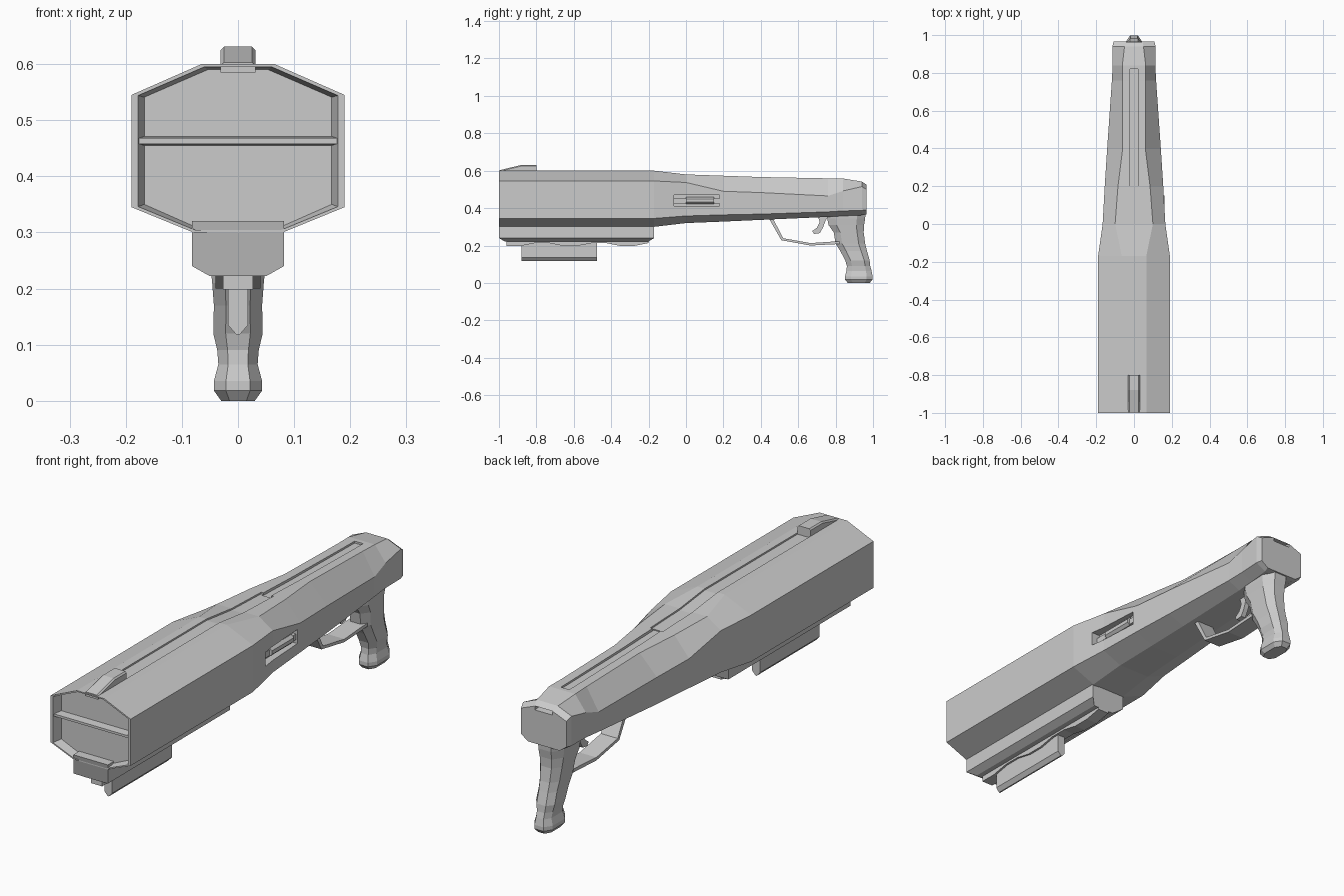
import bpy, bmesh, math
from mathutils import Vector


def loft(name, rings):
    """Skin a list of equal-length point rings and cap both ends."""
    bm = bmesh.new()
    vs = [[bm.verts.new(p) for p in r] for r in rings]
    n = len(rings[0])
    for a, b in zip(vs, vs[1:]):
        for i in range(n):
            j = (i + 1) % n
            bm.faces.new((a[i], a[j], b[j], b[i]))
    bm.faces.new(vs[0][::-1])
    bm.faces.new(vs[-1])
    bmesh.ops.recalc_face_normals(bm, faces=bm.faces[:])
    me = bpy.data.meshes.new(name)
    bm.to_mesh(me)
    bm.free()
    ob = bpy.data.objects.new(name, me)
    bpy.context.collection.objects.link(ob)
    return ob


def side_prism(name, pts, half, x=0.0):
    """Extrude a (y, z) profile sideways, centred on x."""
    return loft(name, [[(x + s * half, y, z) for y, z in pts] for s in (-1, 1)])


def box(name, x0, x1, y0, y1, z0, z1):
    return side_prism(name, [(y0, z0), (y1, z0), (y1, z1), (y0, z1)], (x1 - x0) / 2, (x0 + x1) / 2)


def octagon(y, wt, ws, wb, zt, zu, zl, zb):
    half = [(wb, zb), (ws, zl), (ws, zu), (wt, zt)]
    return [(x, y, z) for x, z in half] + [(-x, y, z) for x, z in half[::-1]]


def cut(ob, cutter):
    m = ob.modifiers.new("cut", 'BOOLEAN')
    m.operation = 'DIFFERENCE'
    m.solver = 'EXACT'
    m.object = cutter
    cutter.hide_render = True
    cutter.hide_viewport = True
    cutter.display_type = 'WIRE'


# main shell, starting with the recessed muzzle panel and its rim
shell = loft("body_shell", [octagon(*s) for s in (
    (-0.96, 0.054, 0.167, 0.072, 0.590, 0.541, 0.350, 0.308),
    (-1.00, 0.060, 0.178, 0.076, 0.595, 0.544, 0.346, 0.304),
    (-1.00, 0.065, 0.190, 0.080, 0.600, 0.545, 0.345, 0.300),
    (-0.17, 0.065, 0.190, 0.080, 0.600, 0.545, 0.345, 0.300),
    (0.00, 0.100, 0.166, 0.075, 0.580, 0.537, 0.358, 0.320),
    (0.20, 0.085, 0.155, 0.070, 0.573, 0.490, 0.364, 0.328),
    (0.40, 0.060, 0.142, 0.065, 0.566, 0.483, 0.368, 0.337),
    (0.76, 0.060, 0.117, 0.060, 0.559, 0.465, 0.380, 0.353),
    (0.84, 0.062, 0.113, 0.062, 0.558, 0.492, 0.385, 0.358),
    (0.94, 0.050, 0.115, 0.070, 0.542, 0.515, 0.388, 0.362),
    (0.965, 0.045, 0.108, 0.075, 0.525, 0.500, 0.390, 0.366))])

# grooves on the top, ejection port and rear slot
cut(shell, side_prism("top_channel_cutter", [
    (-0.97, 0.593), (-0.17, 0.593), (0.0, 0.573), (0.2, 0.566), (0.2, 0.7), (-0.97, 0.7)], 0.03))
cut(shell, side_prism("rear_channel_cutter", [
    (0.19, 0.562), (0.4, 0.556), (0.82, 0.550), (0.82, 0.7), (0.19, 0.7)], 0.02))
cut(shell, box("port_cutter", 0.135, 0.25, -0.065, 0.18, 0.41, 0.47))
cut(shell, side_prism("rear_slot_cutter", [(0.935, 0.512), (1.0, 0.507), (1.0, 0.522), (0.935, 0.529)], 0.042))

# bolt lying inside the port
loft("port_bolt", [[(0.141 + 0.021 * math.cos(math.radians(22.5 + 45 * i)), y,
                     0.44 + 0.021 * math.sin(math.radians(22.5 + 45 * i))) for i in range(8)]
                   for y in (0.0, 0.15)])
box("port_rod", 0.13, 0.15, -0.065, 0.18, 0.425, 0.45)

# bar across the muzzle
side_prism("muzzle_bar", [(-0.95, 0.454), (-0.995, 0.458), (-0.995, 0.468), (-0.95, 0.472)], 0.176)

# front sight ramp with chamfered top
loft("front_sight", [
    [(-w, y, 0.585), (w, y, 0.585), (w, y, z - 0.006), (w - 0.006, y, z), (-w + 0.006, y, z), (-w, y, z - 0.006)]
    for w, y, z in ((0.031, -0.995, 0.603), (0.031, -0.88, 0.631), (0.031, -0.80, 0.631))])

# lower forend block, tapered at the tail
loft("forend_block", [
    [(-0.082, y, 0.32), (-0.082, y, 0.24), (-0.05, yb, 0.222), (0.05, yb, 0.222), (0.082, y, 0.24), (0.082, y, 0.32)]
    for y, yb in ((-1.0, -0.97), (-0.17, -0.2))])

# wavy rail under the forend
wave = [(-0.96 + 0.076 * i, 0.198 if i % 4 in (0, 1) else 0.213) for i in range(11)]
side_prism("wavy_rail", [(-0.96, 0.23)] + wave + [(-0.2, 0.23)], 0.027)

# keel bar with a pointed underside
loft("keel_bar", [[(-0.018, y, 0.225), (-0.018, y, 0.135), (-0.003, y, 0.118),
                   (0.003, y, 0.118), (0.018, y, 0.135), (0.018, y, 0.225)] for y in (-0.88, -0.475)])

# trigger guard and trigger
side_prism("trigger_guard", [
    (0.44, 0.35), (0.51, 0.228), (0.665, 0.200), (0.82, 0.208), (0.82, 0.222),
    (0.785, 0.221), (0.665, 0.213), (0.52, 0.239), (0.462, 0.35)], 0.04)
side_prism("trigger", [
    (0.70, 0.37), (0.715, 0.325), (0.70, 0.295), (0.675, 0.277), (0.685, 0.262),
    (0.715, 0.266), (0.732, 0.295), (0.745, 0.33), (0.765, 0.37)], 0.011)

# pistol grip: chamfered sections of (z, front y, back y, half width)
grip = []
for z, f, b, w in ((0.0, 0.865, 0.982, 0.030), (0.018, 0.850, 0.998, 0.043), (0.035, 0.850, 0.998, 0.043),
                   (0.065, 0.858, 0.992, 0.035), (0.09, 0.860, 0.985, 0.037), (0.12, 0.852, 0.982, 0.044),
                   (0.17, 0.825, 0.968, 0.043), (0.21, 0.800, 0.958, 0.046), (0.27, 0.790, 0.950, 0.052),
                   (0.31, 0.762, 0.952, 0.056), (0.345, 0.755, 0.958, 0.060), (0.38, 0.755, 0.960, 0.062)):
    c, q = w * 0.5, (b - f) * 0.22
    half = [(c, f), (w, f + q), (w, b - q), (c, b)]
    grip.append([(x, y, z) for x, y in half] + [(-x, y, z) for x, y in half[::-1]])
loft("pistol_grip", grip)
